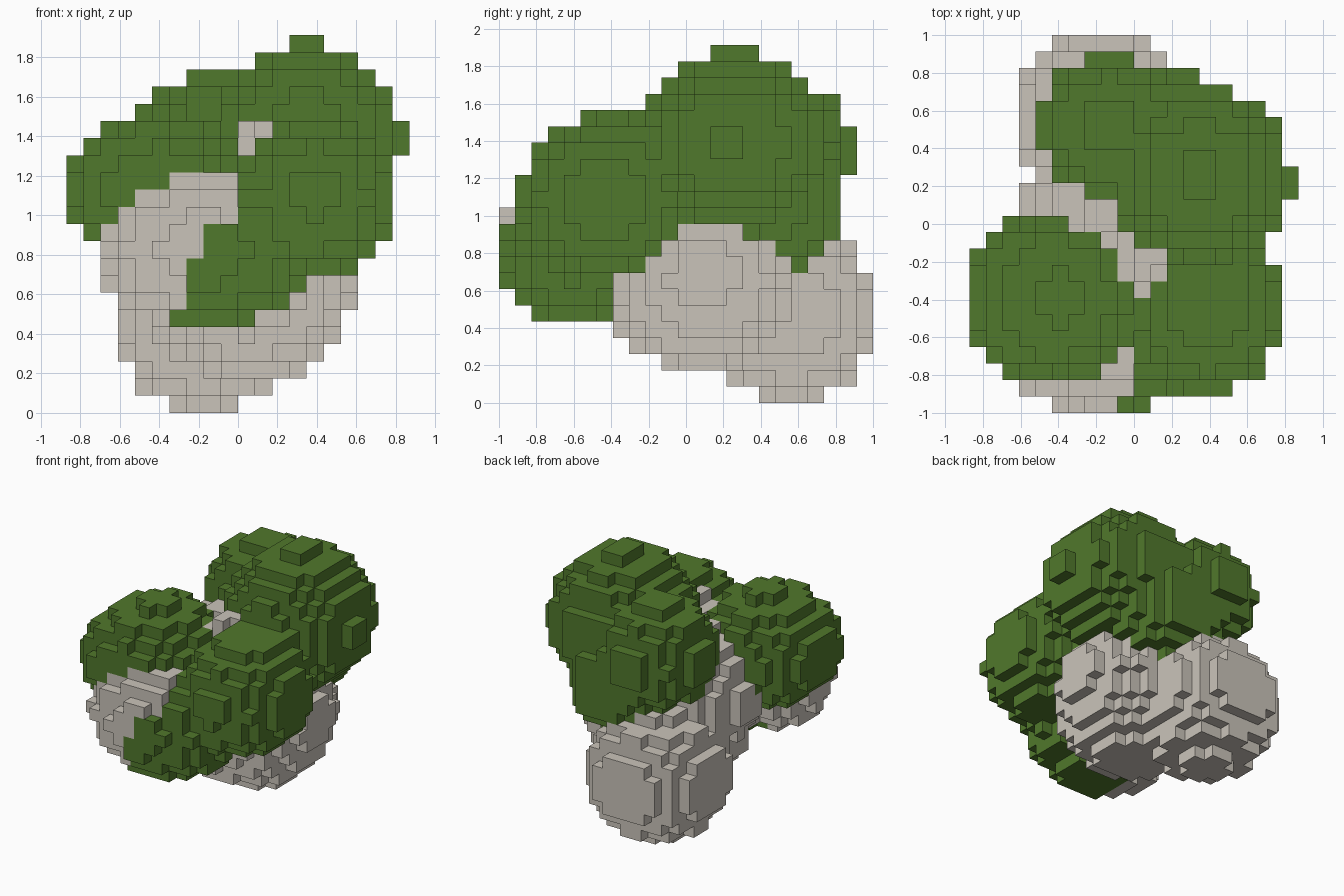
import bpy
import bmesh
from mathutils import Vector

H = 2 / 23                       # edge length of one block
NX, NY, NZ = 20, 23, 22          # block counts along each axis

if "Cube" in bpy.data.objects:
    bpy.data.objects.remove(bpy.data.objects["Cube"])


def make_material(name, color):
    mat = bpy.data.materials.new(name)
    mat.use_nodes = True
    mat.diffuse_color = color
    mat.node_tree.nodes["Principled BSDF"].inputs["Base Color"].default_value = color
    return mat


GREEN = make_material("leaf green", (0.081, 0.188, 0.025, 1))
GRAY = make_material("stone gray", (0.59, 0.55, 0.49, 1))

# Each clump is a blocky ellipsoid: centre, radii, main colour
CLUMPS = {
    "top_leaf_clump": ((0.345, 0.25, 1.393), (0.491, 0.491, 0.491), GREEN),
    "back_leaf_clump": ((-0.13, 0.515, 1.348), (0.381, 0.381, 0.381), GREEN),
    "lower_back_leaf_clump": ((0.15, 0.48, 1.09), (0.385, 0.385, 0.385), GREEN),
    "side_leaf_clump": ((-0.42, -0.39, 1.13), (0.47, 0.467, 0.41), GREEN),
    "front_leaf_clump": ((0.39, -0.43, 1.09), (0.41, 0.46, 0.42), GREEN),
    "back_stone": ((-0.174, 0.565, 0.478), (0.467, 0.467, 0.467), GRAY),
    "base_stone": ((0.065, 0.10, 0.68), (0.535, 0.535, 0.535), GRAY),
    "core_stone": ((-0.10, 0.08, 0.93), (0.49, 0.49, 0.44), GRAY),
    "core_tip": ((0.07, -0.16, 1.25), (0.213, 0.213, 0.213), GRAY),
    "front_stone": ((-0.174, -0.615, 0.826), (0.54, 0.38, 0.41), GRAY),
}


def block_centre(cell):
    i, j, k = cell
    return Vector(((i - NX / 2 + 0.5) * H, (j - NY / 2 + 0.5) * H, (k + 0.5) * H))


def depth(point, name):
    centre, radii, _ = CLUMPS[name]
    return sum(((p - c) / r) ** 2 for p, c, r in zip(point, centre, radii))


def pick_clump(point):
    """The front stone overlaps the leaves; elsewhere the deepest clump wins."""
    if depth(point, "front_stone") <= 1:
        return "front_stone"
    name = min(CLUMPS, key=lambda n: depth(point, n))
    return name if depth(point, name) <= 1 else None


# Give every filled block to one clump
owner = {}
for i in range(NX):
    for j in range(NY):
        for k in range(NZ):
            clump = pick_clump(block_centre((i, j, k)))
            if clump:
                owner[i, j, k] = clump


def mossy(p):
    """Stepped green patch on the lower inner side of the front stone."""
    if p.z > 0.96:
        edge = 0.0
    elif p.z > 0.78:
        edge = -0.17
    elif p.z > 0.52:
        edge = -0.26
    else:
        edge = -0.35
    return p.x > edge and p.y < -0.39


def build_clump(name):
    bm = bmesh.new()
    corners = {}

    def corner(key):
        if key not in corners:
            i, j, k = key
            corners[key] = bm.verts.new(((i - NX / 2) * H, (j - NY / 2) * H, k * H))
        return corners[key]

    for cell in [c for c in owner if owner[c] == name]:
        for axis in range(3):
            for side in (0, 1):
                neighbour = list(cell)
                neighbour[axis] += 2 * side - 1
                if tuple(neighbour) in owner:
                    continue
                # Exposed face, wound outward
                loop = []
                for a, b in ((0, 0), (1, 0), (1, 1), (0, 1)):
                    key = list(cell)
                    key[axis] += side
                    key[(axis + 1) % 3] += a
                    key[(axis + 2) % 3] += b
                    loop.append(corner(tuple(key)))
                face = bm.faces.new(loop if side else loop[::-1])
                if name == "front_stone" and mossy(block_centre(cell)):
                    face.material_index = 1

    mesh = bpy.data.meshes.new(name)
    bm.to_mesh(mesh)
    bm.free()
    mesh.materials.append(CLUMPS[name][2])
    if name == "front_stone":
        mesh.materials.append(GREEN)
    bpy.context.collection.objects.link(bpy.data.objects.new(name, mesh))


for clump_name in CLUMPS:
    build_clump(clump_name)
